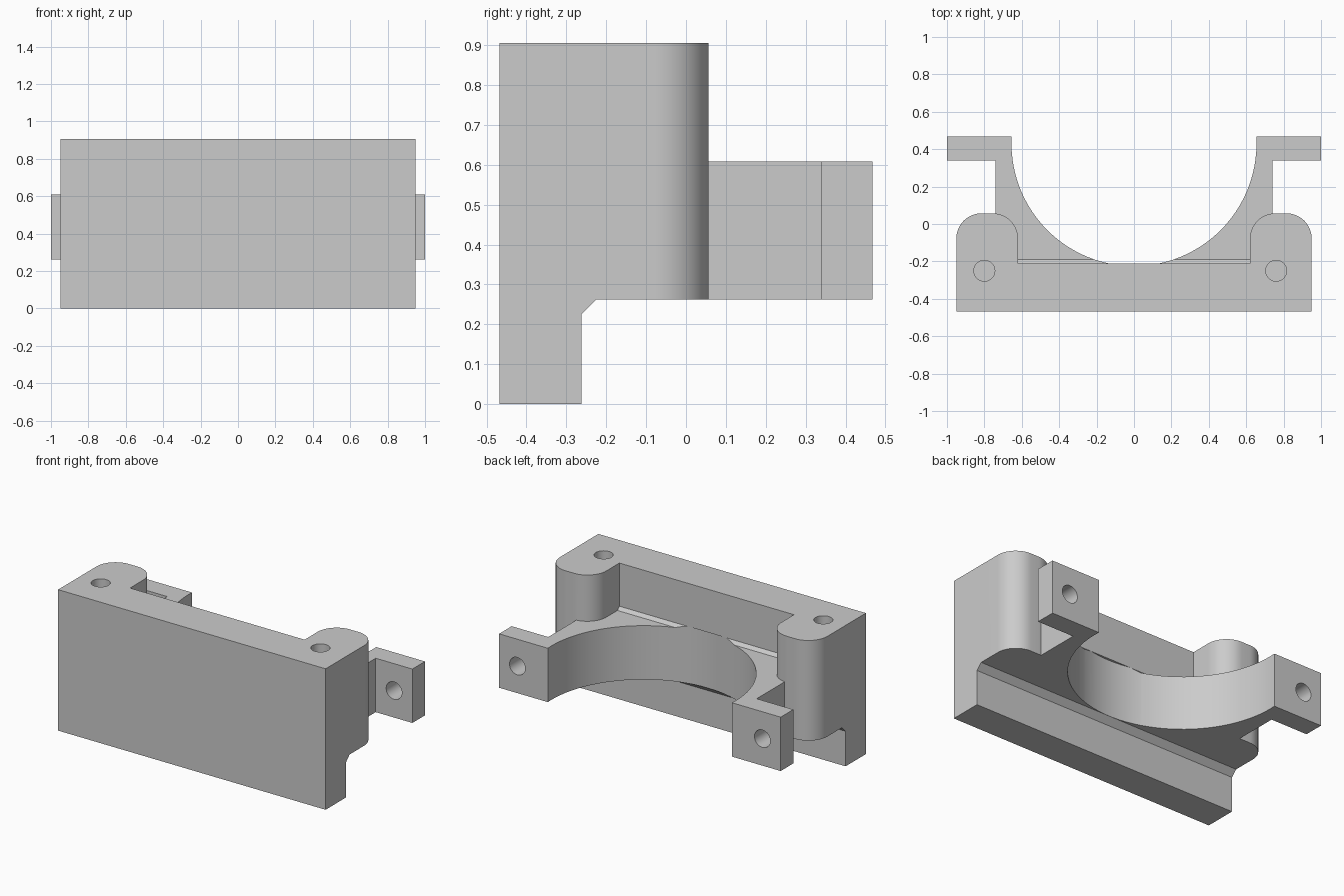
import bpy, bmesh, math
from mathutils import Matrix, Vector

if "Cube" in bpy.data.objects:
    bpy.data.objects.remove(bpy.data.objects["Cube"])

grey = bpy.data.materials.new("plain grey")
grey.use_nodes = True
COLOUR = (0.6, 0.6, 0.6, 1)
grey.diffuse_color = COLOUR
grey.node_tree.nodes["Principled BSDF"].inputs["Base Color"].default_value = COLOUR

BOTTOM, SHELF, TOP = 0.262, 0.608, 0.905
BACK = 0.468


def prism(name, points, direction):
    """Closed prism: a flat outline pushed along a direction."""
    bm = bmesh.new()
    face = bm.faces.new([bm.verts.new(p) for p in points])
    new = bmesh.ops.extrude_face_region(bm, geom=[face])["geom"]
    verts = [v for v in new if isinstance(v, bmesh.types.BMVert)]
    bmesh.ops.translate(bm, verts=verts, vec=direction)
    bmesh.ops.recalc_face_normals(bm, faces=bm.faces)
    mesh = bpy.data.meshes.new(name)
    bm.to_mesh(mesh)
    bm.free()
    mesh.materials.append(grey)
    obj = bpy.data.objects.new(name, mesh)
    bpy.context.collection.objects.link(obj)
    return obj


def upright(name, outline, low, high):
    return prism(name, [(x, y, low) for x, y in outline], (0, 0, high - low))


def box(name, x0, x1, y0, y1, low, high):
    return upright(name, [(x0, y0), (x1, y0), (x1, y1), (x0, y1)], low, high)


def arc(cx, cy, r, start, end, steps):
    angles = [math.radians(start + (end - start) * i / steps) for i in range(steps + 1)]
    return [(cx + r * math.cos(a), cy + r * math.sin(a)) for a in angles]


def combine(target, other, operation):
    mod = target.modifiers.new(operation, 'BOOLEAN')
    mod.operation, mod.solver, mod.object = operation, 'EXACT', other
    bpy.context.view_layer.objects.active = target
    bpy.ops.object.modifier_apply(modifier=mod.name)
    bpy.data.objects.remove(other)


# Front wall with bottom lip and small chamfers
profile = [(-BACK, 0), (-0.262, 0), (-0.262, 0.225), (-0.225, BOTTOM), (-0.19, BOTTOM),
           (-0.19, SHELF), (-0.21, SHELF + 0.02), (-0.21, TOP), (-BACK, TOP)]
bracket = prism("clamp_bracket", [(-0.95, y, z) for y, z in profile], (1.9, 0, 0))

# Shelf that carries the round cradle
combine(bracket, box("shelf", -0.74, 0.74, -0.35, BACK, BOTTOM, SHELF), 'UNION')

# Rounded bosses and bolt ears on both sides
R = 0.135
for s in (-1, 1):
    outline = ([(0.62, -0.35), (0.95, -0.35)]
               + arc(0.95 - R, 0.057 - R, R, 0, 90, 16)
               + arc(0.62 + R, 0.057 - R, R, 90, 180, 16))
    combine(bracket, upright("boss", [(s * x, y) for x, y in outline], BOTTOM, TOP), 'UNION')
    combine(bracket, box("ear", s * 0.7, s * 1.0, 0.34, BACK, BOTTOM, SHELF), 'UNION')

# Round cradle, cut slightly into the wall
bore = upright("bore", arc(0, 0.43, 0.655, 0, 360 * 95 / 96, 95), 0.2, SHELF + 0.02)
combine(bracket, bore, 'DIFFERENCE')

# Blind screw holes in the bosses, bolt holes through the ears
circle = arc(0, 0, 0.056, 0, 360 * 31 / 32, 31)
for x in (-0.80, 0.76):
    hole = upright("screw_hole", [(x + a, b - 0.25) for a, b in circle], 0.4, 1)
    combine(bracket, hole, 'DIFFERENCE')
for x in (-0.87, 0.87):
    hole = prism("bolt_hole", [(x + a, 0.25, 0.435 + b) for a, b in circle], (0, 0.4, 0))
    combine(bracket, hole, 'DIFFERENCE')

bpy.ops.object.select_all(action='DESELECT')
bracket.select_set(True)
bpy.context.view_layer.objects.active = bracket
bpy.ops.object.shade_smooth_by_angle(angle=math.radians(30))
